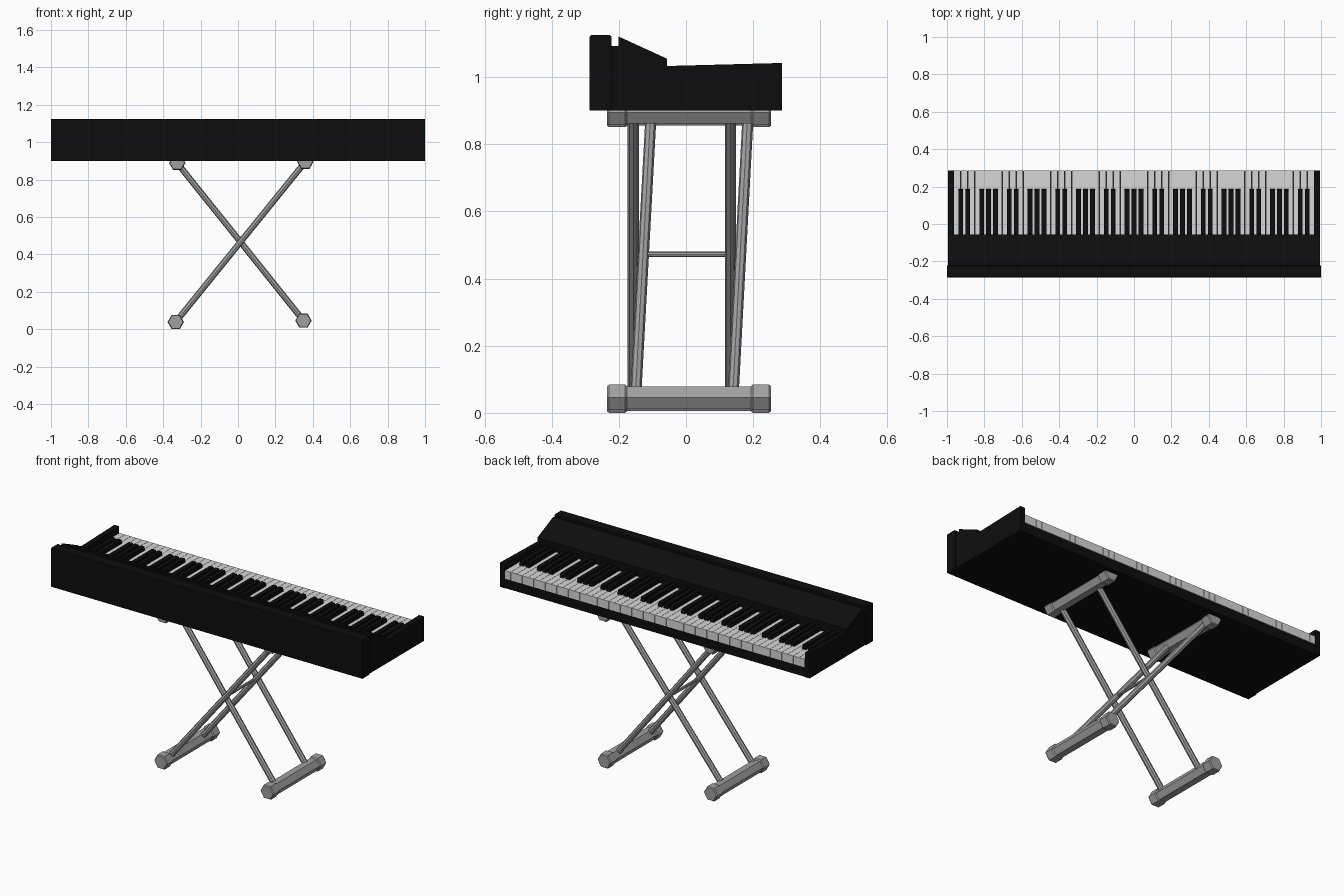
import bpy, bmesh, math
from mathutils import Vector

if "Cube" in bpy.data.objects:
    bpy.data.objects.remove(bpy.data.objects["Cube"])


def material(name, v):
    m = bpy.data.materials.new(name)
    m.diffuse_color = (v, v, v, 1)
    m.use_nodes = True
    m.node_tree.nodes["Principled BSDF"].inputs["Base Color"].default_value = m.diffuse_color
    return m


BLACK = material("black", 0.004)
WHITE = material("key white", 0.68)
GREY = material("stand grey", 0.35)


def finish(name, bm, mat):
    bmesh.ops.recalc_face_normals(bm, faces=bm.faces)
    me = bpy.data.meshes.new(name)
    bm.to_mesh(me)
    bm.free()
    me.materials.append(mat)
    ob = bpy.data.objects.new(name, me)
    bpy.context.collection.objects.link(ob)
    return ob


def extrude_x(name, profile, x0, x1, mat):
    """Extrude a (y, z) outline from x0 to x1."""
    bm = bmesh.new()
    face = bm.faces.new([bm.verts.new((x0, y, z)) for y, z in profile])
    new = bmesh.ops.extrude_face_region(bm, geom=[face])["geom"]
    bmesh.ops.translate(bm, vec=(x1 - x0, 0, 0),
                        verts=[v for v in new if isinstance(v, bmesh.types.BMVert)])
    return finish(name, bm, mat)


def add_box(bm, x0, x1, y0, y1, z0, z1):
    verts = bmesh.ops.create_cube(bm, size=1)["verts"]
    for v in verts:
        v.co = Vector(((x0 + x1) / 2 + v.co.x * (x1 - x0),
                       (y0 + y1) / 2 + v.co.y * (y1 - y0),
                       (z0 + z1) / 2 + v.co.z * (z1 - z0)))
    return verts


def add_lathe_y(bm, x, z, rings, sides=6):
    """Prism along y made of (y, radius) rings, corners pointing to the sides."""
    loops = [[bm.verts.new((x + r * math.cos(math.tau * i / sides), y,
                            z + r * math.sin(math.tau * i / sides)))
              for i in range(sides)] for y, r in rings]
    for a, b in zip(loops, loops[1:]):
        for i in range(sides):
            j = (i + 1) % sides
            bm.faces.new((a[i], a[j], b[j], b[i]))
    bm.faces.new(loops[0])
    bm.faces.new(loops[-1])


def tube(name, a, b, radius, sides=8):
    a, b = Vector(a), Vector(b)
    bm = bmesh.new()
    bmesh.ops.create_cone(bm, cap_ends=True, segments=sides, radius1=radius,
                          radius2=radius, depth=(b - a).length)
    rot = (b - a).to_track_quat('Z', 'Y').to_matrix()
    for v in bm.verts:
        v.co = rot @ v.co + (a + b) / 2
    return finish(name, bm, GREY)


# Case: rear slab, sloped panel with the music-rest slot, key bed, end cheeks
extrude_x("rear_panel", [(-0.287, 0.9), (-0.287, 1.12), (-0.282, 1.125), (-0.227, 1.125),
                         (-0.222, 1.12), (-0.222, 0.9)], -1, 1, BLACK)
extrude_x("sloped_case", [(-0.222, 0.9), (-0.222, 1.092), (-0.201, 1.092), (-0.201, 1.121),
                          (-0.057, 1.055), (-0.057, 0.955), (0.283, 0.955), (0.283, 0.9)],
          -0.994, 0.994, BLACK)
for side, s in (("left", -1), ("right", 1)):
    extrude_x(side + "_cheek", [(-0.058, 0.9), (-0.058, 1.033), (0.286, 1.042), (0.286, 0.9)],
              s * 0.963, s * 0.994, BLACK)

# Keys: 52 white ones, black ones on every octave's boundaries 1, 2, 4, 5, 6
N, X0 = 52, -0.963
W = -2 * X0 / N
whites, blacks = bmesh.new(), bmesh.new()
for k in range(N):
    x = X0 + k * W
    add_box(whites, x + 0.0007, x + W - 0.0007, -0.056, 0.286, 0.956, 1.003)
    if k % 7 in (1, 2, 4, 5, 6):
        for v in add_box(blacks, x - 0.0125, x + 0.0125, -0.056, 0.19, 0.99, 1.027):
            if v.co.z > 1.0 and v.co.y > 0:
                v.co.y -= 0.008      # sloped front of the black key
finish("white_keys", whites, WHITE)
finish("black_keys", blacks, BLACK)

# Stand: hexagonal bars with thicker end caps
BARS = {"left_foot": (-0.333, 0.0385), "right_foot": (0.35, 0.046),
        "left_support": (-0.325, 0.889), "right_support": (0.36, 0.895)}
Y0, Y1, R = -0.235, 0.253, 0.044
for name, (x, z) in BARS.items():
    bm = bmesh.new()
    add_lathe_y(bm, x, z, [(Y0, R - 0.005), (Y0 + 0.006, R), (Y0 + 0.054, R),
                           (Y0 + 0.06, R - 0.006), (Y1 - 0.06, R - 0.006),
                           (Y1 - 0.054, R), (Y1 - 0.006, R), (Y1, R - 0.005)])
    finish(name + "_bar", bm, GREY)

# Crossed legs: one straight pair and one pair leaning in y
for a, b, pairs in (("left_foot", "right_support", ((-0.157, -0.157), (0.132, 0.132))),
                    ("right_foot", "left_support", ((-0.15, -0.104), (0.14, 0.185)))):
    for i, (y0, y1) in enumerate(pairs):
        (xa, za), (xb, zb) = BARS[a], BARS[b]
        tube(f"leg_from_{a}_{i + 1}", (xa, y0, za), (xb, y1, zb), 0.0165)

# Pivot rod where the legs cross
tube("pivot_rod", (0.011, -0.157, 0.472), (0.011, 0.15, 0.472), 0.008)
